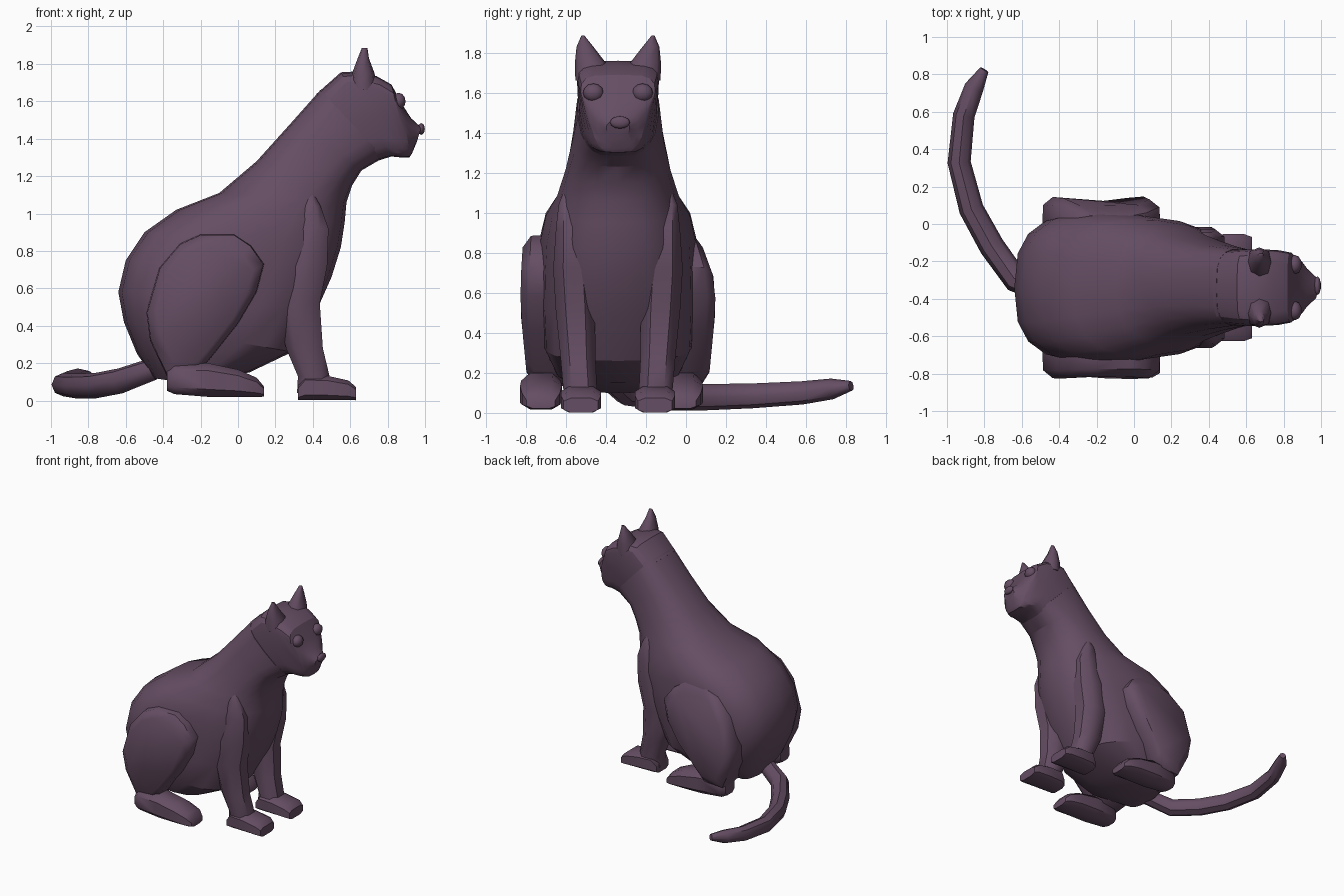
import bpy, bmesh, math
from mathutils import Vector as V

MID = -0.34   # symmetry plane of the cat
fur = bpy.data.materials.new("fur")
fur.diffuse_color = (0.13, 0.075, 0.125, 1)


def finish(obj, angle=35):
    obj.data.materials.append(fur)
    bpy.ops.object.select_all(action='DESELECT')
    obj.select_set(True)
    bpy.context.view_layer.objects.active = obj
    bpy.ops.object.shade_smooth_by_angle(angle=math.radians(angle))


def ring(c, u, v, n=8, e=2.0, taper=0.0, turn=0.0):
    """Superellipse ring; taper narrows v towards +u."""
    pts = []
    for i in range(n):
        a = 2 * math.pi * (i + turn) / n
        cs, sn = math.cos(a), math.sin(a)
        pu = math.copysign(abs(cs) ** (2 / e), cs)
        pv = math.copysign(abs(sn) ** (2 / e), sn) * (1 - taper * (pu + 1) / 2)
        pts.append(V(c) + V(u) * pu + V(v) * pv)
    return pts


def loft(name, rings, angle=35):
    bm = bmesh.new()
    loops = [[bm.verts.new(p) for p in r] for r in rings]
    n = len(loops[0])
    for a, b in zip(loops, loops[1:]):
        for i in range(n):
            j = (i + 1) % n
            bm.faces.new((a[i], a[j], b[j], b[i]))
    bm.faces.new(loops[0])
    bm.faces.new(loops[-1])
    bmesh.ops.recalc_face_normals(bm, faces=bm.faces)
    me = bpy.data.meshes.new(name)
    bm.to_mesh(me)
    bm.free()
    obj = bpy.data.objects.new(name, me)
    bpy.context.collection.objects.link(obj)
    finish(obj, angle)
    return obj


def ball(name, loc, scale):
    bpy.ops.mesh.primitive_uv_sphere_add(segments=10, ring_count=6, location=loc)
    obj = bpy.context.object
    obj.name = name
    obj.scale = scale
    finish(obj)


def spine(rows, n):
    """Rings from back point, front point, half width, exponent, taper."""
    out = []
    for bx, bz, fx, fz, w, e, t in rows:
        b, f = V((bx, MID, bz)), V((fx, MID, fz))
        out.append(ring((b + f) / 2, (f - b) / 2, (0, w, 0), n, e, t))
    return out


# Body and neck
loft("body", spine([
    (-0.45, 0.12, -0.32, 0.10, 0.16, 2.2, 0),
    (-0.54, 0.25, 0.06, 0.15, 0.31, 2.5, 0),
    (-0.61, 0.42, 0.29, 0.26, 0.385, 2.7, .05),
    (-0.64, 0.58, 0.42, 0.48, 0.425, 2.8, .15),
    (-0.60, 0.75, 0.50, 0.66, 0.44, 2.8, .2),
    (-0.50, 0.90, 0.55, 0.82, 0.43, 2.7, .2),
    (-0.33, 1.02, 0.57, 0.95, 0.40, 2.5, .2),
    (-0.10, 1.11, 0.58, 1.06, 0.32, 2.4, .1),
    (0.10, 1.28, 0.61, 1.15, 0.262, 2.5, 0),
    (0.28, 1.48, 0.66, 1.23, 0.235, 2.7, .05),
    (0.44, 1.66, 0.78, 1.30, 0.222, 3.2, .2)], 20), 25)

# Head and muzzle
loft("head", spine([
    (0.42, 1.64, 0.74, 1.28, 0.217, 3.2, .2),
    (0.55, 1.755, 0.82, 1.305, 0.222, 4, .25),
    (0.64, 1.76, 0.87, 1.30, 0.225, 4.5, .35),
    (0.74, 1.735, 0.90, 1.30, 0.225, 4.5, .45),
    (0.82, 1.69, 0.915, 1.30, 0.215, 4, .5),
    (0.88, 1.58, 0.92, 1.305, 0.165, 3, .35),
    (0.925, 1.51, 0.93, 1.32, 0.115, 2.5, .3),
    (0.98, 1.46, 0.955, 1.38, 0.065, 2.2, .2)], 20), 25)

# Nose
ball("nose", (0.98, MID + 0.01, 1.452), (0.02, 0.05, 0.031))

for s, side in ((-1, "left"), (1, "right")):
    def y(d, s=s):
        return MID + s * d

    # Ear and eye
    loft(side + "_ear", [
        ring((0.67, y(0.125), 1.66), (0.075, 0, 0), (0, 0.088, 0), 8, 2.5),
        ring((0.67, y(0.138), 1.75), (0.06, 0, 0), (0, 0.077, 0), 8, 2.5),
        ring((0.67, y(0.165), 1.83), (0.03, 0, 0), (0, 0.042, 0), 8, 2.5),
        ring((0.677, y(0.175), 1.885), (0.015, 0, 0), (0, 0.008, 0), 8)], 60)
    ball(side + "_eye", (0.858, y(0.123), 1.6), (0.04, 0.052, 0.046))

    # Front leg: x, y offset, z, x radius, y radius
    loft(side + "_front_leg", [
        ring((x, y(d), z), (rx, 0, 0), (0, ry, 0), 8, 2.5, 0, .5)
        for x, d, z, rx, ry in (
            (0.40, 0.18, 0.04, 0.09, 0.09), (0.405, 0.19, 0.13, 0.09, 0.09),
            (0.355, 0.20, 0.28, 0.105, 0.093), (0.32, 0.213, 0.52, 0.125, 0.105),
            (0.355, 0.225, 0.72, 0.13, 0.105), (0.39, 0.235, 0.92, 0.10, 0.08),
            (0.39, 0.25, 1.04, 0.055, 0.05), (0.39, 0.25, 1.10, 0.02, 0.025))], 45)
    # Front paw: x, half width, height
    loft(side + "_front_paw", [
        ring((x, y(0.185), h / 2), (0, w, 0), (0, 0, h / 2), 8, 3.5, 0, .5)
        for x, w, h in ((0.32, 0.08, 0.08), (0.36, 0.10, 0.14),
                        (0.48, 0.105, 0.135), (0.59, 0.105, 0.11),
                        (0.63, 0.09, 0.075))], 45)

    # Thigh: side profile bevelled towards the outer face
    prof = [(-0.02, 0.89), (-0.2, 0.89), (-0.31, 0.84), (-0.42, 0.71),
            (-0.49, 0.47), (-0.47, 0.32), (-0.38, 0.13), (-0.22, 0.14),
            (-0.16, 0.21), (0.0, 0.41), (0.10, 0.58), (0.14, 0.73), (0.07, 0.83)]
    cx, cz = -0.18, 0.54
    lean = 0.05 if s < 0 else 0.3
    loft(side + "_thigh", [
        [V((cx + (px - cx) * k,
            y(d - 0.08 * max(0, 0.5 - pz) - lean * max(0, pz - 0.68)),
            cz + (pz - cz) * k)) for px, pz in prof]
        for d, k in ((0.20, 0.97), (0.36, 1.0), (0.445, 0.985), (0.487, 0.82))], 50)

    # Hind foot: x, half width, bottom, top
    fy = 0.385 if s < 0 else 0.32
    loft(side + "_hind_foot", [
        ring((x, y(fy), (lo + hi) / 2), (0, w, 0), (0, 0, (hi - lo) / 2), 8, 3, 0, .5)
        for x, w, lo, hi in ((-0.38, 0.06, 0.05, 0.16), (-0.34, 0.09, 0.03, 0.20),
                             (-0.16, 0.105, 0.015, 0.205), (0.0, 0.11, 0.015, 0.17),
                             (0.10, 0.10, 0.015, 0.125), (0.14, 0.075, 0.02, 0.075))], 45)

# Tail curling across the ground
path = [(-0.45, -0.38, 0.17, .06), (-0.63, -0.30, 0.105, .068),
        (-0.76, -0.12, 0.08, .068), (-0.87, 0.08, 0.078, .066),
        (-0.935, 0.33, 0.085, .062), (-0.91, 0.58, 0.10, .058),
        (-0.855, 0.73, 0.12, .052), (-0.80, 0.825, 0.135, .025)]
rings = []
for i, (x, ty, z, r) in enumerate(path):
    a, b = path[max(i - 1, 0)], path[min(i + 1, len(path) - 1)]
    d = (V(b[:3]) - V(a[:3])).normalized()
    u = d.cross(V((0, 0, 1))).normalized()
    rings.append(ring((x, ty, z), u * r, u.cross(d) * r, 8))
loft("tail", rings, 45)
